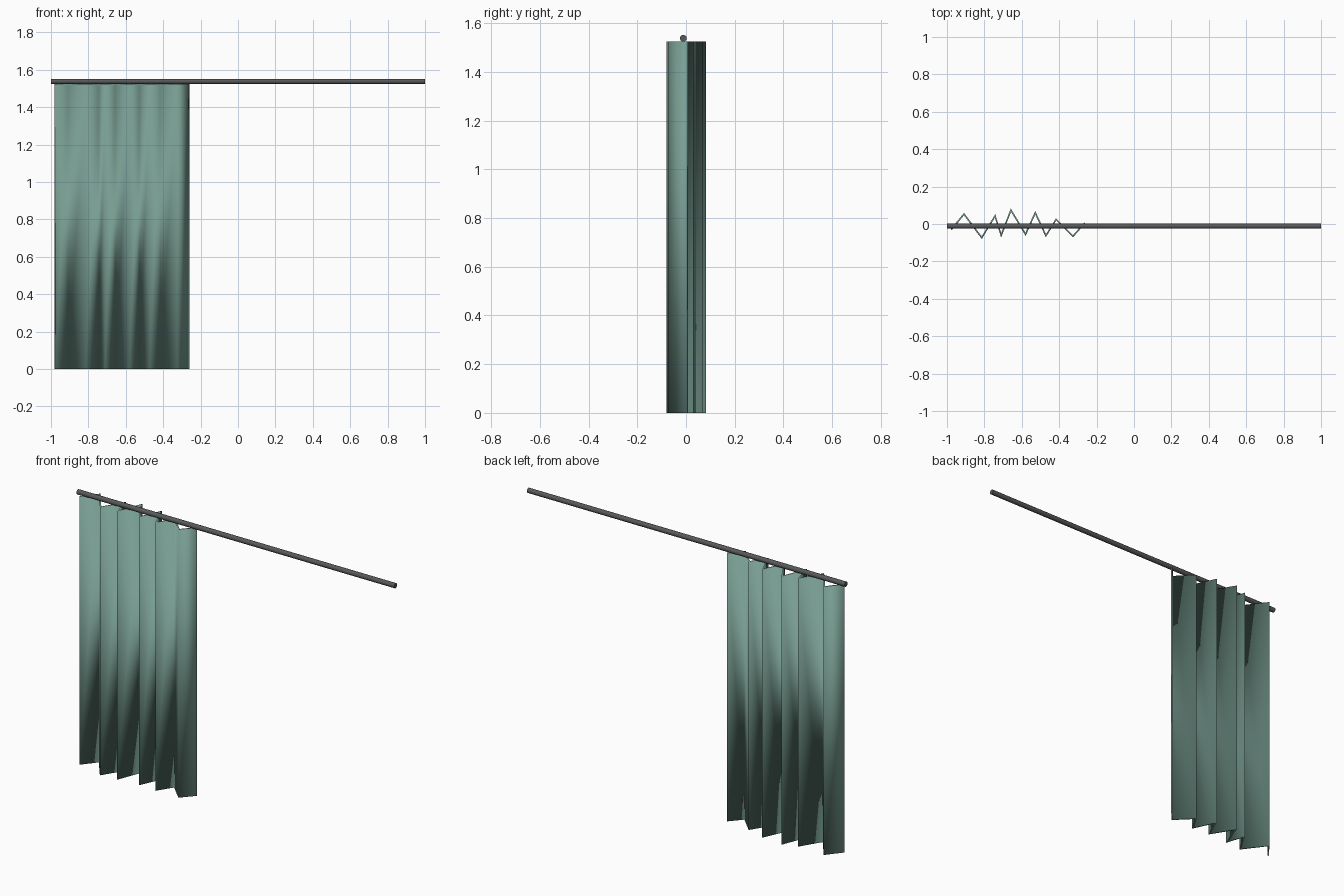
import bpy, bmesh, math

if "Cube" in bpy.data.objects:
    bpy.data.objects.remove(bpy.data.objects["Cube"])


def material(name, rgb):
    m = bpy.data.materials.new(name)
    m.diffuse_color = (*rgb, 1)
    m.use_nodes = True
    m.node_tree.nodes["Principled BSDF"].inputs["Base Color"].default_value = m.diffuse_color
    return m


# Curtain: zigzag pleat line extruded upwards, given cloth thickness
HEIGHT = 1.525
folds = [(-0.977, -0.03), (-0.909, 0.053), (-0.814, -0.073), (-0.743, 0.043),
         (-0.710, -0.060), (-0.658, 0.074), (-0.580, -0.055), (-0.528, 0.060),
         (-0.471, -0.062), (-0.416, 0.025), (-0.326, -0.065), (-0.263, 0.006)]
bm = bmesh.new()
low = [bm.verts.new((x, y, 0)) for x, y in folds]
high = [bm.verts.new((x, y, HEIGHT)) for x, y in folds]
for i in range(len(folds) - 1):
    bm.faces.new((low[i], low[i + 1], high[i + 1], high[i]))
mesh = bpy.data.meshes.new("curtain")
bm.to_mesh(mesh)
bm.free()
mesh.shade_smooth()
curtain = bpy.data.objects.new("curtain", mesh)
bpy.context.collection.objects.link(curtain)
mesh.materials.append(material("green_cloth", (0.19, 0.34, 0.29)))
cloth = curtain.modifiers.new("thickness", 'SOLIDIFY')
cloth.thickness = 0.008
cloth.offset = 0
cloth.use_even_offset = True

# Rod across the full width
bpy.ops.mesh.primitive_cylinder_add(vertices=12, radius=0.014, depth=2,
                                    location=(0, -0.011, 1.538),
                                    rotation=(0, math.pi / 2, 0))
rod = bpy.context.object
rod.name = "curtain_rod"
bpy.ops.object.shade_smooth_by_angle(angle=math.radians(40))
rod.data.materials.append(material("dark_metal", (0.1, 0.1, 0.1)))
